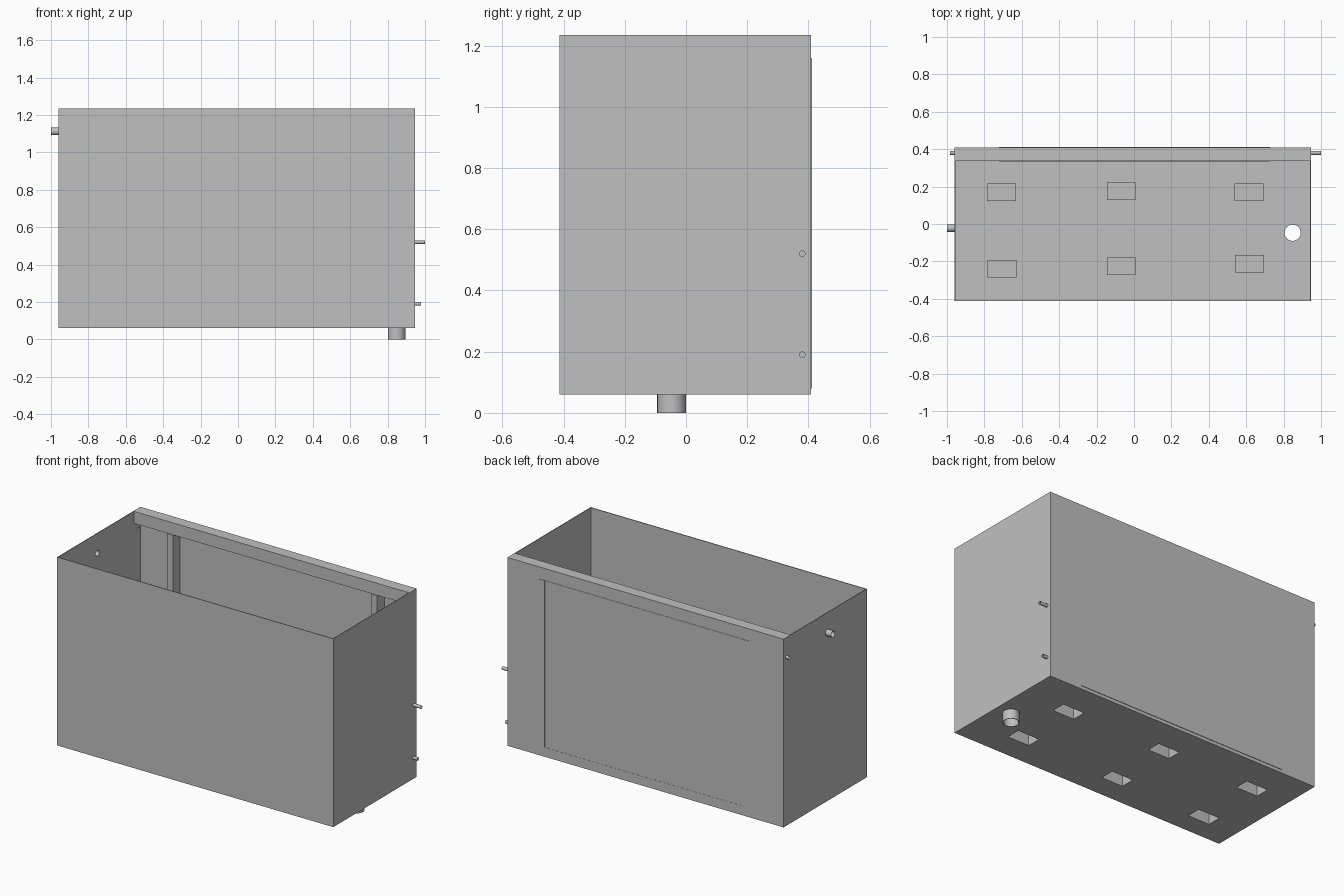
import bpy, bmesh, math
from mathutils import Matrix, Vector

cube = bpy.data.objects.get("Cube")
if cube:
    bpy.data.objects.remove(cube, do_unlink=True)

grey = bpy.data.materials.new("sheet_metal_grey")
grey.use_nodes = True
COLOUR = (0.527, 0.527, 0.527, 1)
grey.diffuse_color = COLOUR
for node in grey.node_tree.nodes:
    if node.type == 'BSDF_PRINCIPLED':
        node.inputs["Base Color"].default_value = COLOUR

X0, X1, Y0, Y1, Z0, Z1 = -0.96, 0.947, -0.413, 0.409, 0.06, 1.235
WALL = 0.005


def add_box(bm, lo, hi, open_dir=0):
    """Box between two corners; open_dir +1 / -1 leaves out its top / bottom."""
    lo, hi = Vector(lo), Vector(hi)
    size = hi - lo
    mat = Matrix.Translation((lo + hi) / 2) @ Matrix.Diagonal((*size, 1))
    verts = bmesh.ops.create_cube(bm, size=1, matrix=mat)["verts"]
    if open_dir:
        faces = {f for v in verts for f in v.link_faces}
        gone = [f for f in faces if f.normal.z * open_dir > 0.5]
        bmesh.ops.delete(bm, geom=gone, context='FACES_ONLY')


def add_cylinder(bm, start, end, radius, caps):
    start, end = Vector(start), Vector(end)
    axis = end - start
    turn = Vector((0, 0, 1)).rotation_difference(axis).to_matrix().to_4x4()
    bmesh.ops.create_cone(bm, cap_ends=caps, segments=32, radius1=radius,
                          radius2=radius, depth=axis.length,
                          matrix=Matrix.Translation((start + end) / 2) @ turn)


def finish(name, bm, thickness=0):
    bm.normal_update()
    mesh = bpy.data.meshes.new(name)
    bm.to_mesh(mesh)
    bm.free()
    mesh.materials.append(grey)
    obj = bpy.data.objects.new(name, mesh)
    bpy.context.collection.objects.link(obj)
    if thickness:
        mod = obj.modifiers.new("Sheet", 'SOLIDIFY')
        mod.thickness = thickness
        mod.offset = -1
        mod.use_even_offset = True
    return obj


def bake(obj):
    bpy.context.view_layer.update()
    graph = bpy.context.evaluated_depsgraph_get()
    mesh = bpy.data.meshes.new_from_object(obj.evaluated_get(graph))
    obj.modifiers.clear()
    obj.data = mesh


# Six pockets in the floor, by centre
POCKETS = [(-0.708, 0.17), (-0.068, 0.175), (0.615, 0.17),
           (-0.705, -0.24), (-0.068, -0.225), (0.618, -0.213)]
PW, PD, PTOP = 0.077, 0.047, 0.2

# Pipe stubs: outer end, inner end, radius
PIPES = {
    "drain_pipe": ((0.848, -0.047, 0), (0.848, -0.047, Z0 + WALL), 0.047),
    "inlet_pipe": ((-1, -0.022, 1.112), (X0 + WALL, -0.022, 1.112), 0.02),
    "small_right_pipe": ((-0.983, 0.38, 1.112), (X0 + WALL, 0.38, 1.112), 0.01),
    "upper_left_pipe": ((1, 0.38, 0.52), (X1 - WALL, 0.38, 0.52), 0.01),
    "lower_left_pipe": ((0.978, 0.38, 0.19), (X1 - WALL, 0.38, 0.19), 0.01),
}

# Open-topped tank
bm = bmesh.new()
add_box(bm, (X0, Y0, Z0), (X1, Y1, Z1), 1)
tank = finish("tank_shell", bm, WALL)

# Openings for the pockets and pipes
bm = bmesh.new()
for x, y in POCKETS:
    add_box(bm, (x - PW, y - PD, Z0 - 0.02), (x + PW, y + PD, Z0 + 0.02))
for outer, inner, radius in PIPES.values():
    a, b = Vector(outer), Vector(inner)
    add_cylinder(bm, a, b + (b - a).normalized() * 0.02, radius, True)
cutter = finish("opening_cutter", bm)
cutter.hide_render = True
cut = tank.modifiers.new("Openings", 'BOOLEAN')
cut.operation = 'DIFFERENCE'
cut.solver = 'EXACT'
cut.object = cutter
bake(tank)
bpy.data.objects.remove(cutter, do_unlink=True)

# Pocket housings, open underneath
for i, (x, y) in enumerate(POCKETS):
    bm = bmesh.new()
    add_box(bm, (x - PW, y - PD, Z0), (x + PW, y + PD, PTOP), -1)
    bake(finish(f"floor_pocket_{i + 1}", bm, 0.003))

# Pipe stubs
for name, (outer, inner, radius) in PIPES.items():
    bm = bmesh.new()
    add_cylinder(bm, outer, inner, radius, False)
    pipe = finish(name, bm, radius * 0.08)
    bake(pipe)
    bpy.ops.object.select_all(action='DESELECT')
    pipe.select_set(True)
    bpy.context.view_layer.objects.active = pipe
    bpy.ops.object.shade_smooth_by_angle(angle=math.radians(40))

# Ledge along the top of the back wall
bm = bmesh.new()
add_box(bm, (X0 + WALL, 0.338, 1.16), (X1 - WALL, Y1 - 0.001, Z1))
finish("back_ledge", bm)

# Frame under the ledge, standing just proud of the back wall
FX0, FX1, FZ0, FZ1, BAR = -0.722, 0.727, 0.08, 1.16, 0.04
FY0, FY1 = 0.333, 0.412
for name, a, b, low, high in (
        ("right_frame_post", FX0, FX0 + BAR, FZ0, FZ1),
        ("left_frame_post", FX1 - BAR, FX1, FZ0, FZ1),
        ("bottom_frame_bar", FX0 + BAR, FX1 - BAR, FZ0, FZ0 + BAR)):
    bm = bmesh.new()
    add_box(bm, (a, FY0, low), (b, FY1, high))
    finish(name, bm)

# Flush panel closing the frame at the back
bm = bmesh.new()
add_box(bm, (FX0 + BAR, Y1 - 0.002, FZ0), (FX1 - BAR, FY1 - 0.001, FZ1))
finish("back_panel", bm)
